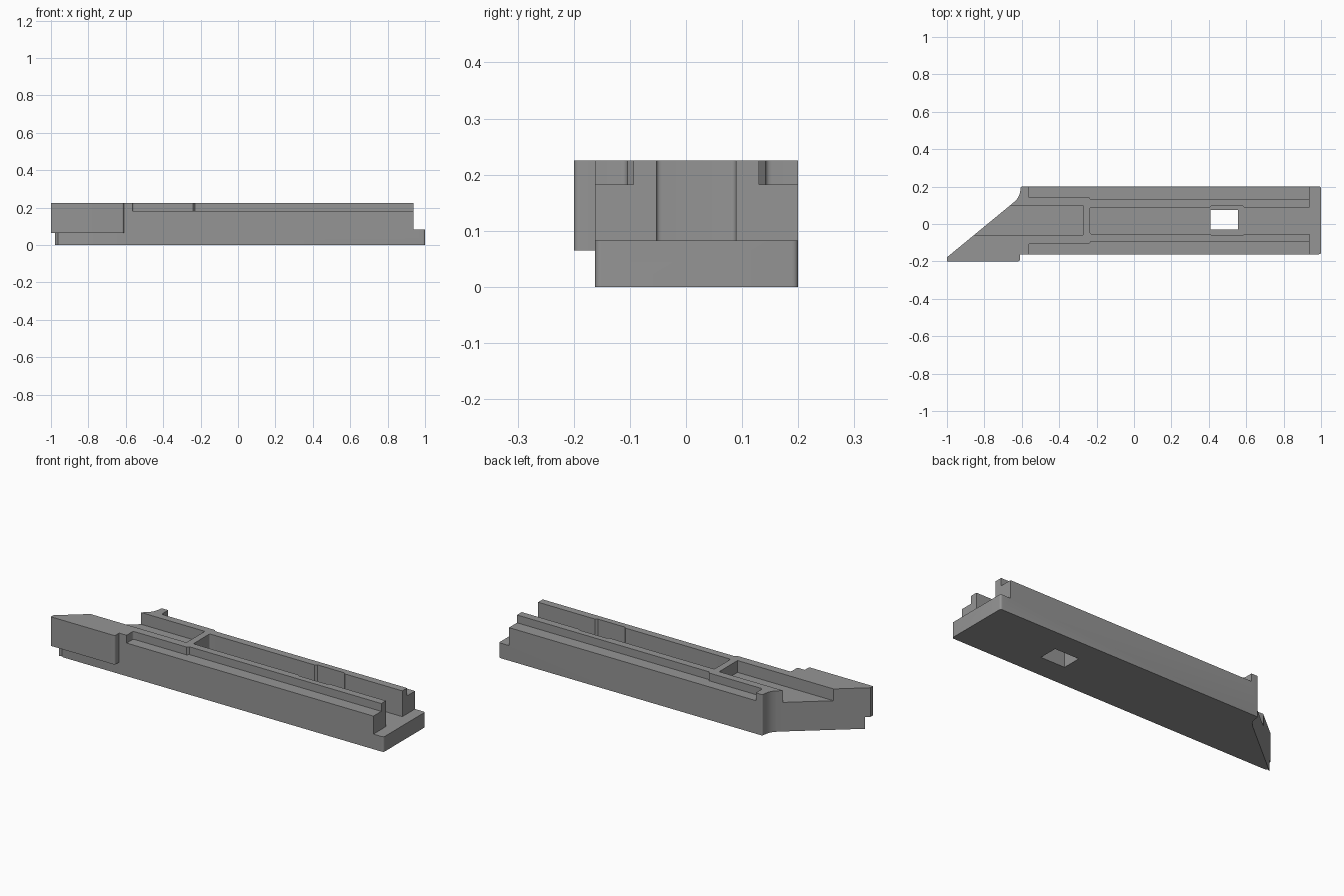
import bpy, math
from mathutils import Vector

if "Cube" in bpy.data.objects:
    bpy.data.objects.remove(bpy.data.objects["Cube"])

grey = bpy.data.materials.new("grey")
grey.diffuse_color = (0.3, 0.3, 0.3, 1)
grey.use_nodes = True
grey.node_tree.nodes["Principled BSDF"].inputs["Base Color"].default_value = grey.diffuse_color


def prism(name, pts, z0, z1):
    """Extrude a counter-clockwise outline from z0 to z1."""
    n = len(pts)
    verts = [(x, y, z) for z in (z0, z1) for x, y in pts]
    faces = [list(range(n))[::-1], list(range(n, 2 * n))]
    faces += [[i, (i + 1) % n, (i + 1) % n + n, i + n] for i in range(n)]
    me = bpy.data.meshes.new(name)
    me.from_pydata(verts, [], faces)
    me.materials.append(grey)
    ob = bpy.data.objects.new(name, me)
    bpy.context.collection.objects.link(ob)
    return ob


def rounded(pts, radii, steps=5):
    """Round the outline corners listed in radii {index: radius}."""
    out = []
    for i, p in enumerate(pts):
        if i not in radii:
            out.append(p)
            continue
        p = Vector(p)
        a = p + (Vector(pts[i - 1]) - p).normalized() * radii[i]
        b = p + (Vector(pts[(i + 1) % len(pts)]) - p).normalized() * radii[i]
        for k in range(steps + 1):
            t = k / steps
            out.append(tuple(a * (1 - t) ** 2 + p * 2 * t * (1 - t) + b * t * t))
    return out


def rect(x0, x1, y0, y1):
    return [(x0, y0), (x1, y0), (x1, y1), (x0, y1)]


# Main rail body: slanted nose, side lug and square tail
outline = [(-1, -0.2), (-0.61, -0.2), (-0.61, -0.162), (1, -0.162), (1, 0.2),
           (-0.605, 0.2), (-0.612, 0.145), (-0.645, 0.114), (-1, -0.178)]
body = prism("rail_body", rounded(outline, {1: 0.012, 3: 0.012, 4: 0.012, 5: 0.006,
                                            6: 0.03, 7: 0.02}), 0, 0.225)
cuts = []


def cut(name, pts, z0, z1=0.4):
    cuts.append(prism(name, pts, z0, z1))


# Undercut below the side lug
cut("lug_undercut", [(-1.1, -0.3), (-0.5, -0.3), (-0.5, -0.162), (-0.95, -0.162),
                     (-0.963, -0.155), (-0.98, -0.161), (-1.1, -0.26)], -0.1, 0.065)
# Low tail step
cut("tail_step", rect(0.938, 1.1, -0.3, 0.3), 0.083)
# Long channel, wider around the window
cut("channel", rounded([(-0.235, -0.053), (0.405, -0.053), (0.415, -0.061), (0.58, -0.061),
                        (0.59, -0.053), (1.05, -0.053), (1.05, 0.089), (0.59, 0.089),
                        (0.58, 0.098), (0.415, 0.098), (0.405, 0.089), (-0.235, 0.089)],
                       {0: 0.01, 11: 0.01}), 0.083)
# Nose pocket, open at the slanted end
cut("nose_pocket", rect(-1.1, -0.272, -0.06, 0.1), 0.16)
# Window through the floor
cut("window", rect(0.408, 0.555, -0.03, 0.075), -0.1)
# Outer ledges, mirrored about the rail's centre line
for name, s in (("front_ledge", -1), ("back_ledge", 1)):
    pts = [(-0.565, 0.3), (-0.565, 0.123), (-0.24, 0.123), (-0.23, 0.112),
           (1.05, 0.112), (1.05, 0.3)]
    pts = rounded(pts, {1: 0.012})
    pts = [(x, 0.0185 + s * y) for x, y in pts]
    cut(name, pts if s > 0 else pts[::-1], 0.182)

# Apply the cuts one by one
bpy.context.view_layer.objects.active = body
for c in cuts:
    m = body.modifiers.new(c.name, 'BOOLEAN')
    m.operation = 'DIFFERENCE'
    m.solver = 'EXACT'
    m.object = c
    bpy.ops.object.modifier_apply(modifier=m.name)
    bpy.data.objects.remove(c)

bpy.ops.object.select_all(action='DESELECT')
body.select_set(True)
bpy.ops.object.shade_smooth_by_angle(angle=math.radians(30))
